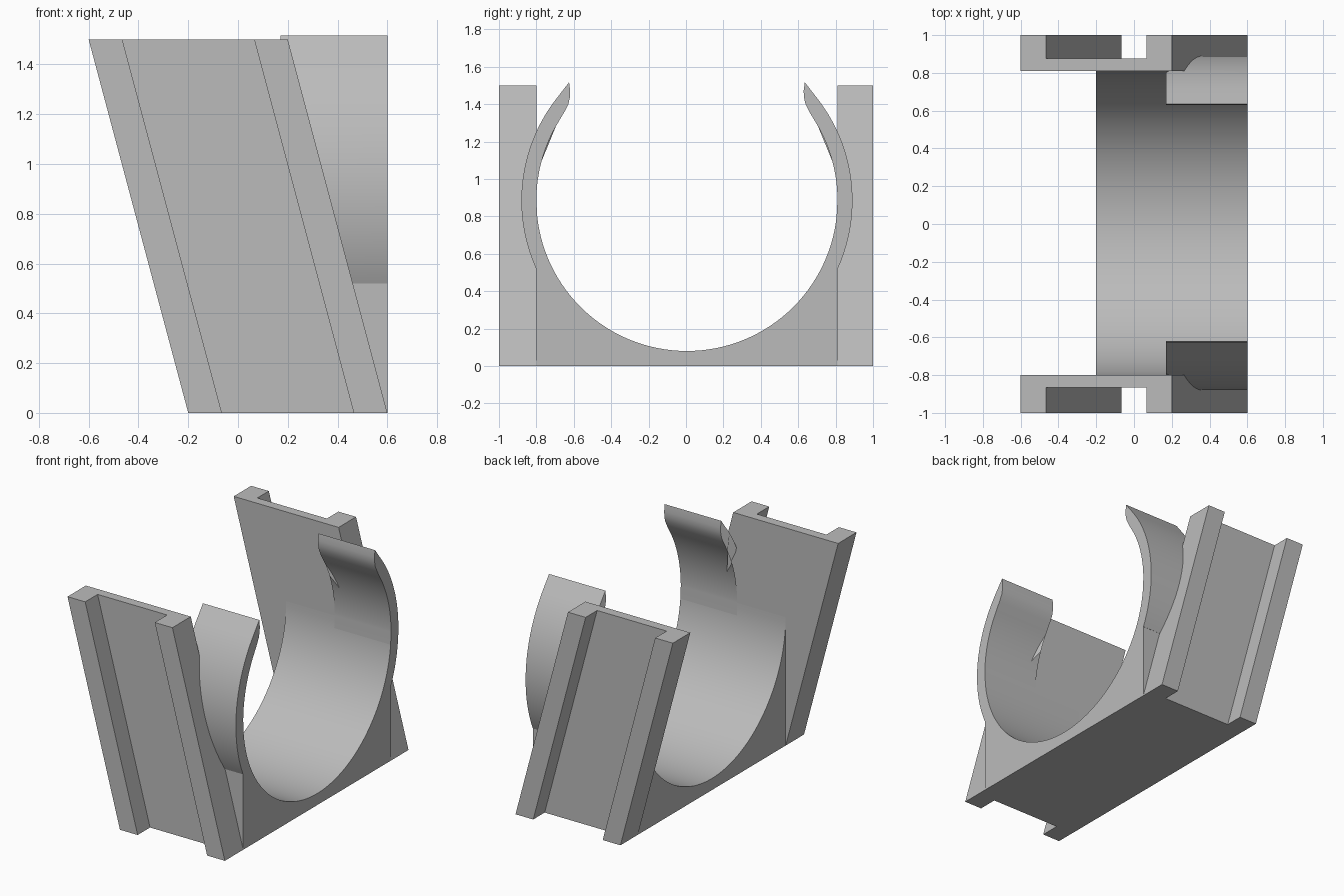
import bpy, bmesh
from math import sin, cos, asin, pi

cube = bpy.data.objects.get("Cube")
if cube:
    bpy.data.objects.remove(cube, do_unlink=True)

grey = bpy.data.materials.new("plain grey")
grey.use_nodes = True
colour = (0.5, 0.5, 0.5, 1)
grey.diffuse_color = colour
grey.node_tree.nodes["Principled BSDF"].inputs["Base Color"].default_value = colour

MID_Y, MID_Z = 0.005, 0.885      # axis of the round cradle
R_IN, R_OUT = 0.805, 0.885
HEIGHT, LEAN = 1.5, 0.4 / 1.5    # side channels lean towards -x


def loft(name, start, end):
    """Solid between two matching outlines."""
    bm = bmesh.new()
    a = [bm.verts.new(p) for p in start]
    b = [bm.verts.new(p) for p in end]
    bm.faces.new(a)
    bm.faces.new(b)
    n = len(a)
    for i in range(n):
        j = (i + 1) % n
        bm.faces.new((a[i], a[j], b[j], b[i]))
    bmesh.ops.recalc_face_normals(bm, faces=bm.faces)
    mesh = bpy.data.meshes.new(name)
    bm.to_mesh(mesh)
    bm.free()
    mesh.materials.append(grey)
    obj = bpy.data.objects.new(name, mesh)
    bpy.context.collection.objects.link(obj)
    bpy.ops.object.select_all(action="DESELECT")
    obj.select_set(True)
    bpy.context.view_layer.objects.active = obj
    bpy.ops.object.shade_smooth_by_angle(angle=pi / 7)
    return obj


def arc(radius, a0, a1, steps):
    """Arc about the cradle axis; y is measured from the axis."""
    angles = [a0 + (a1 - a0) * i / steps for i in range(steps + 1)]
    return [(radius * cos(t), MID_Z + radius * sin(t)) for t in angles]


# Cradle block: rectangle with a half-round trough
trough = [(-R_IN, 0), (R_IN, 0)] + arc(R_IN, 0, -pi, 64)
loft("cradle_block",
     [(-0.2, y + MID_Y, z) for y, z in trough],
     [(0.6, y + MID_Y, z) for y, z in trough])

# Clip arm profile: outer arc, flared tip, inner arc, root buried in the block
low = asin((0.52 - MID_Z) / R_OUT)
high = asin((1.42 - MID_Z) / R_OUT)
bend = asin((1.3 - MID_Z) / R_IN)
outer = arc(R_OUT, low, high, 32)
lip = [(0.63, 1.517), (0.624, 1.47), (0.626, 1.435), (0.634, 1.4), (0.654, 1.36)]
arm = outer + lip + arc(R_IN, bend, 0, 20) + [(0.785, 0.52)]


def arm_edge(y, z):
    """Hidden edge of the arm stays inside the leaning flange."""
    return max(0.17, 0.53 - LEAN * z) if y > R_IN + 0.001 else 0.17


# Channel section: web on the inside, a flange along each edge
channel = [(-0.2, 0.805), (0.6, 0.805), (0.6, 1), (0.465, 1),
           (0.465, 0.87), (-0.065, 0.87), (-0.065, 1), (-0.2, 1)]

for side, s in (("front", -1), ("back", 1)):
    loft(side + "_clip_arm",
         [(arm_edge(y, z), s * y + MID_Y, z) for y, z in arm],
         [(0.6, s * y + MID_Y, z) for y, z in arm])
    section = [(x, s * y + (0 if y == 1 else MID_Y)) for x, y in channel]
    loft(side + "_channel",
         [(x, y, 0) for x, y in section],
         [(x - LEAN * HEIGHT, y, HEIGHT) for x, y in section])
